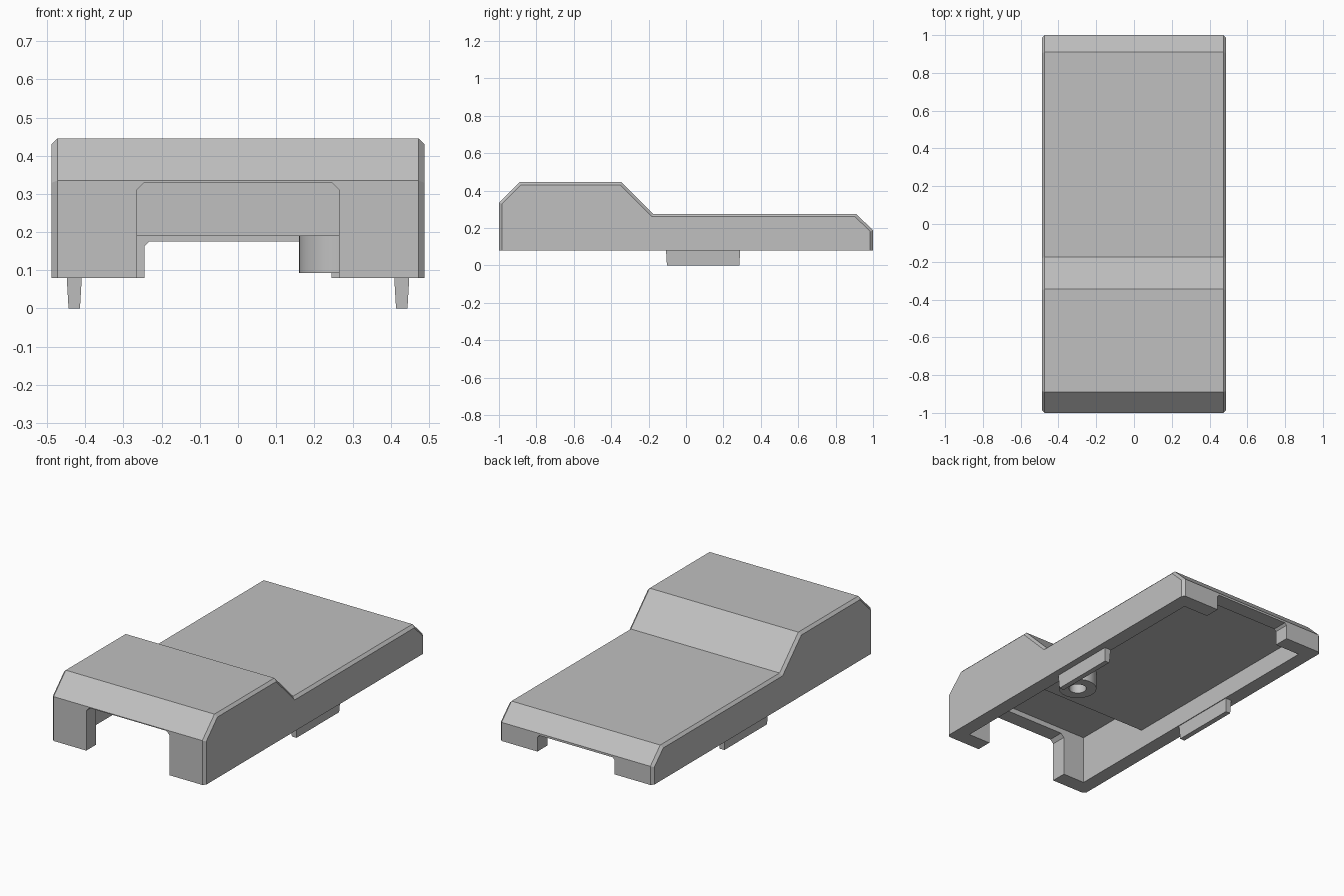
import bpy, bmesh, math
from mathutils import Vector

cube = bpy.data.objects.get("Cube")
if cube:
    bpy.data.objects.remove(cube, do_unlink=True)

grey = bpy.data.materials.new("light_grey_plastic")
grey.use_nodes = True
COLOUR = (0.53, 0.53, 0.53, 1)
grey.diffuse_color = COLOUR
grey.node_tree.nodes["Principled BSDF"].inputs["Base Color"].default_value = COLOUR

FLOOR = 0.08      # underside of the shell
ROOF_IN = 0.19    # low inner ceiling
BEVEL = 0.015


def to_object(name, bm):
    bmesh.ops.recalc_face_normals(bm, faces=bm.faces)
    mesh = bpy.data.meshes.new(name)
    bm.to_mesh(mesh)
    bm.free()
    mesh.materials.append(grey)
    ob = bpy.data.objects.new(name, mesh)
    bpy.context.collection.objects.link(ob)
    return ob


def loft(name, rings):
    """Skin a row of matching closed rings and cap both ends."""
    bm = bmesh.new()
    rows = [[bm.verts.new(p) for p in ring] for ring in rings]
    n = len(rows[0])
    for a, b in zip(rows, rows[1:]):
        for i in range(n):
            j = (i + 1) % n
            bm.faces.new((a[i], a[j], b[j], b[i]))
    bm.faces.new(rows[0])
    bm.faces.new(rows[-1])
    return to_object(name, bm)


def inset(profile, d):
    """Move a clockwise profile inward, leaving its closing bottom edge in place."""
    pts = [Vector(p) for p in profile]
    out = []
    for i, p in enumerate(pts):
        if i in (0, len(pts) - 1):
            out.append((p.x + (d if i == 0 else -d), p.y))
            continue
        a = (p - pts[i - 1]).normalized()
        b = (pts[i + 1] - p).normalized()
        na, nb = Vector((a.y, -a.x)), Vector((b.y, -b.x))
        out.append(tuple(p + (na + nb) * d / (1 + na.dot(nb))))
    return out


def side_ring(profile, x):
    return [(x, y, z) for y, z in profile]


def cut(target, cutter):
    cutter.hide_render = True
    mod = target.modifiers.new("cut", 'BOOLEAN')
    mod.operation = 'DIFFERENCE'
    mod.solver = 'EXACT'
    mod.object = cutter
    bpy.context.view_layer.objects.active = target
    bpy.ops.object.modifier_apply(modifier=mod.name)
    bpy.data.objects.remove(cutter, do_unlink=True)


def doorway(half, top, chamfer, y0, y1):
    """Cutter for an end opening with clipped upper corners."""
    prof = [(-half, -0.1), (-half, top - chamfer), (-half + chamfer, top),
            (half - chamfer, top), (half, top - chamfer), (half, -0.1)]
    return loft("doorway_cutter", [[(x, y, z) for x, z in prof] for y in (y0, y1)])


# Stepped outer shell with bevelled sides
outer = [(-1, FLOOR), (-1, 0.335), (-0.89, 0.445), (-0.345, 0.445),
         (-0.175, 0.275), (0.91, 0.275), (1, 0.187), (1, FLOOR)]
small = inset(outer, BEVEL)
shell = loft("cover_shell", [side_ring(small, -0.488), side_ring(outer, -0.473),
                             side_ring(outer, 0.473), side_ring(small, 0.488)])

# Inner hollow with a vertical step
hollow = [(-0.91, -0.1), (-0.91, 0.36), (-0.42, 0.36),
          (-0.42, ROOF_IN), (0.91, ROOF_IN), (0.91, -0.1)]
cut(shell, loft("hollow_cutter", [side_ring(hollow, x) for x in (-0.405, 0.405)]))

# End openings
cut(shell, doorway(0.265, 0.33, 0.02, -1.2, -0.8))
cut(shell, doorway(0.245, 0.175, 0.012, 0.8, 1.2))

# Tapered tabs below the side rims
for name, s in (("left_tab", 1), ("right_tab", -1)):
    rings = []
    for z, x0, x1, trim in ((FLOOR + 0.005, 0.409, 0.449, 0), (0, 0.414, 0.444, 0.005)):
        y0, y1 = -0.107 + trim, 0.29 - trim
        rings.append([(s * x0, y0, z), (s * x1, y0, z), (s * x1, y1, z), (s * x0, y1, z)])
    loft(name, rings)

# Hollow screw boss under the low ceiling
bm = bmesh.new()
cx, cy = 0.262, -0.165
ring = [bm.verts.new((cx + r, cy, z)) for r, z in
        ((0.047, ROOF_IN + 0.01), (0.047, 0.092), (0.102, 0.092), (0.102, ROOF_IN + 0.01))]
edges = [bm.edges.new(pair) for pair in zip(ring, ring[1:])]
bmesh.ops.spin(bm, geom=ring + edges, cent=(cx, cy, 0), axis=(0, 0, 1),
               angle=math.tau, steps=40, use_duplicate=False)
bmesh.ops.remove_doubles(bm, verts=bm.verts, dist=0.0005)
boss = to_object("screw_boss", bm)
bpy.ops.object.select_all(action='DESELECT')
boss.select_set(True)
bpy.context.view_layer.objects.active = boss
bpy.ops.object.shade_smooth_by_angle(angle=math.radians(30))
